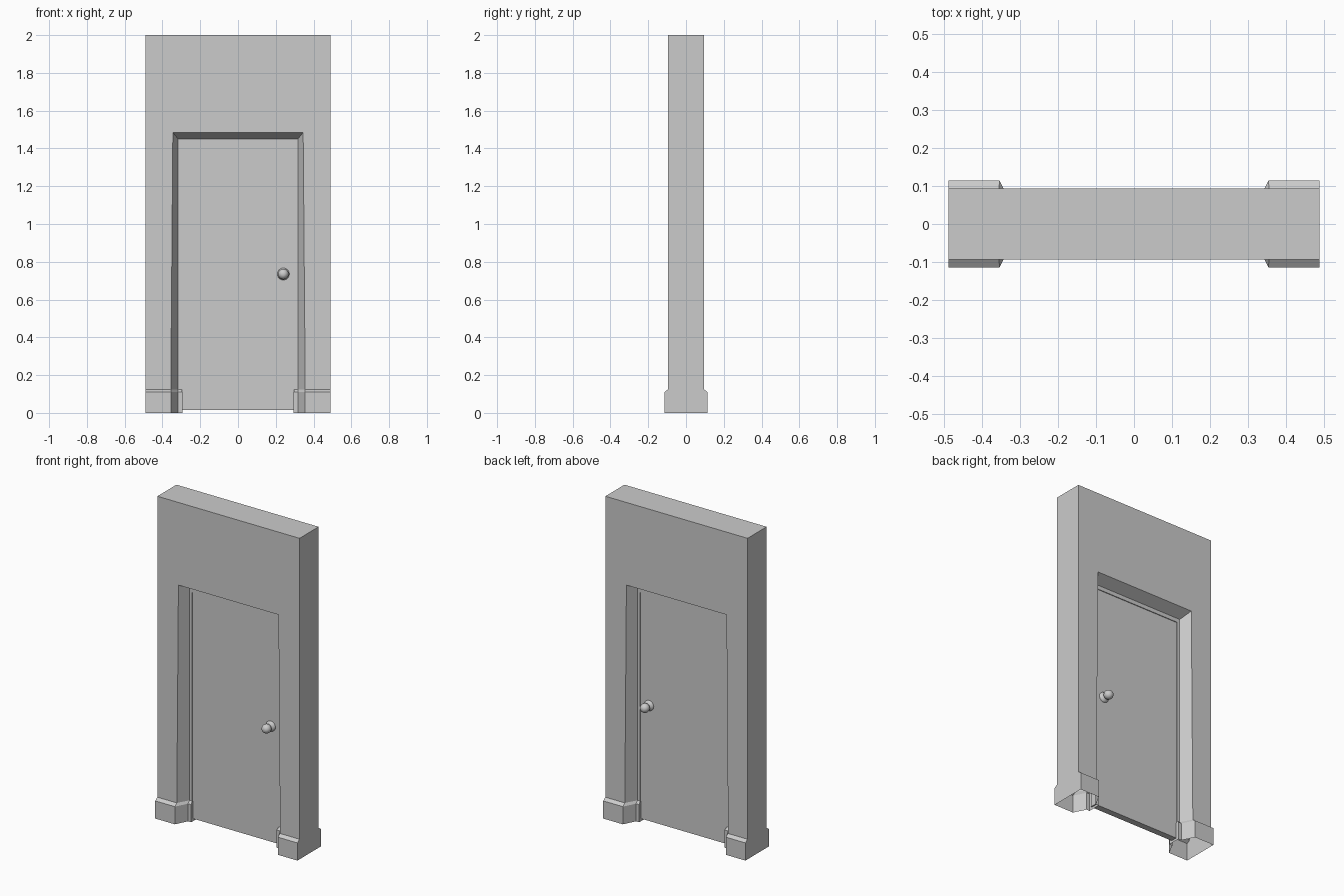
import bpy
import bmesh
import math

cube = bpy.data.objects.get("Cube")
if cube:
    bpy.data.objects.remove(cube, do_unlink=True)

grey = bpy.data.materials.new("plain_grey")
grey.use_nodes = True
colour = (0.6, 0.6, 0.6, 1)
grey.diffuse_color = colour
grey.node_tree.nodes["Principled BSDF"].inputs["Base Color"].default_value = colour


def finish(name, bm):
    bmesh.ops.recalc_face_normals(bm, faces=bm.faces[:])
    mesh = bpy.data.meshes.new(name)
    bm.to_mesh(mesh)
    bm.free()
    mesh.materials.append(grey)
    obj = bpy.data.objects.new(name, mesh)
    bpy.context.collection.objects.link(obj)
    return obj


def bridge(bm, rings):
    """Join neighbouring closed rings of vertices with quads."""
    for a, b in zip(rings, rings[1:]):
        for i in range(len(a)):
            j = (i + 1) % len(a)
            bm.faces.new((a[i], a[j], b[j], b[i]))


def both_sides(front):
    """Continue a front section with its mirror image at the back."""
    return front + [(x, -y, z) for x, y, z in reversed(front)]


# Wall with splayed doorway and plinths: one section swept up, over and down
# Section order: outer edge, opening edge, end of splay, door stop
plinth = [(0.49, -0.115), (0.355, -0.115), (0.317, -0.04), (0.295, -0.04)]
jamb = [(0.49, -0.094), (0.356, -0.094), (0.317, -0.025), (0.298, -0.025)]
head = [(0.49, -0.094, 2.0), (0.345, -0.094, 1.485),
        (0.317, -0.025, 1.45), (0.298, -0.025, 1.425)]
side = [[(x, y, z) for x, y in section]
        for section, z in ((plinth, 0), (plinth, 0.11), (jamb, 0.125))]
side.append(head)
side = [both_sides(s) for s in side]
stations = side + [[(-x, y, z) for x, y, z in s] for s in reversed(side)]

bm = bmesh.new()
bridge(bm, [[bm.verts.new(p) for p in s] for s in stations])
finish("wall_and_plinths", bm)

# Door slab
bm = bmesh.new()
bmesh.ops.create_cube(bm, size=1)
low, high = 0.015, 1.43
for v in bm.verts:
    v.co.x *= 0.604
    v.co.y *= 0.04
    v.co.z = high if v.co.z > 0 else low
finish("door", bm)

# Door knobs: rose, neck and ball, turned around the y axis
profile = [(0.032, 0.019), (0.032, 0.023), (0.027, 0.030),
           (0.018, 0.035), (0.012, 0.038)]
for k in range(2, 12):
    a = math.pi * k / 12
    profile.append((0.028 * math.sin(a), 0.062 - 0.028 * math.cos(a)))
for name, sign in (("front_knob", -1), ("back_knob", 1)):
    bm = bmesh.new()
    rings = []
    for r, d in profile:
        angles = [math.tau * i / 24 for i in range(24)]
        rings.append([bm.verts.new((0.24 + r * math.cos(a), sign * d,
                                    0.735 + r * math.sin(a))) for a in angles])
    bridge(bm, rings)
    bm.faces.new(rings[-1])
    knob = finish(name, bm)
    bpy.ops.object.select_all(action="DESELECT")
    knob.select_set(True)
    bpy.context.view_layer.objects.active = knob
    bpy.ops.object.shade_smooth_by_angle(angle=math.radians(40))
